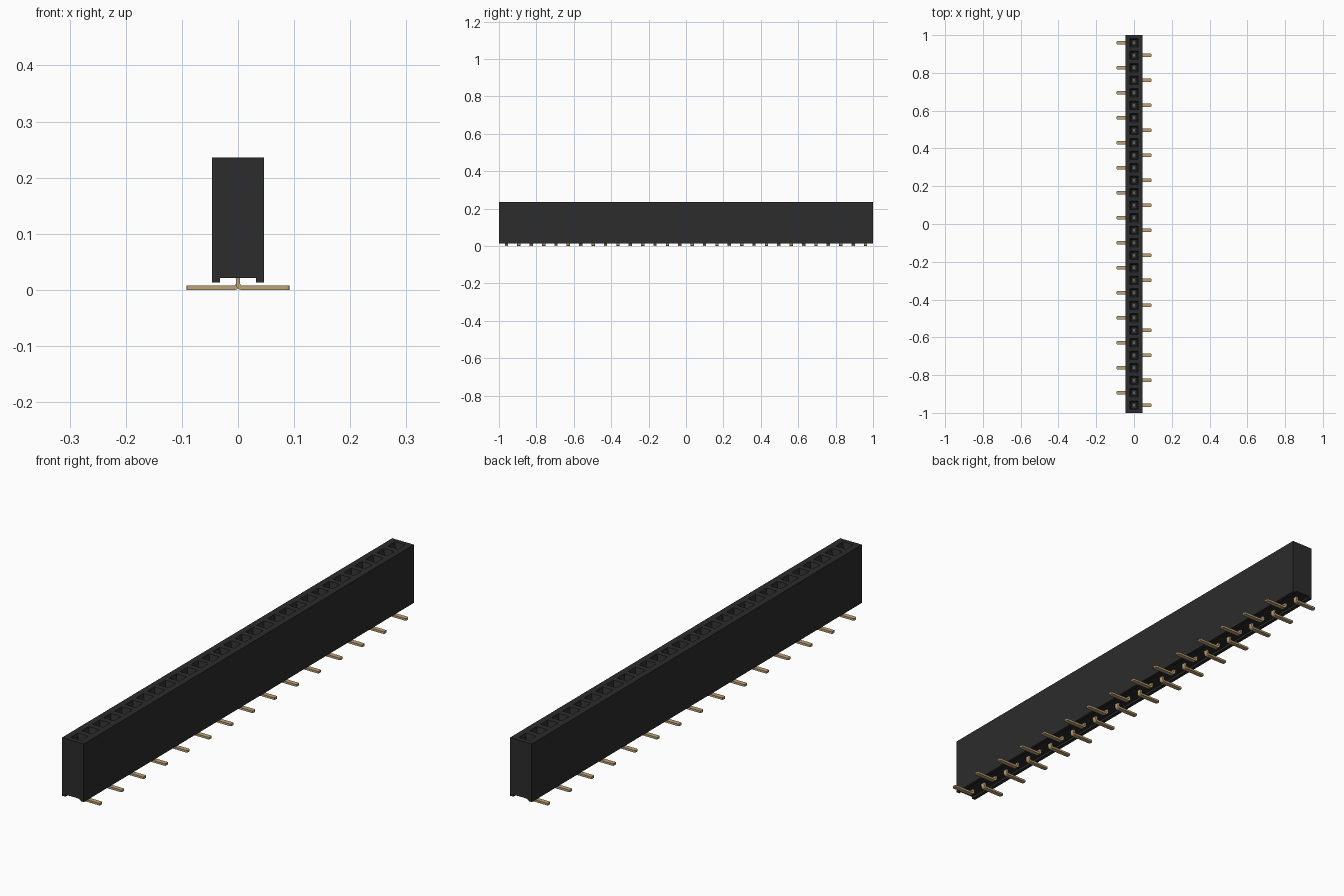
import bpy, bmesh, math

cube = bpy.data.objects.get("Cube")
if cube:
    bpy.data.objects.remove(cube, do_unlink=True)

COUNT, PITCH = 30, 0.0662
PIN_Y = [(i - (COUNT - 1) / 2) * PITCH for i in range(COUNT)]


def material(name, rgb, rough):
    m = bpy.data.materials.new(name)
    m.use_nodes = True
    m.diffuse_color = (*rgb, 1)
    bsdf = m.node_tree.nodes["Principled BSDF"]
    bsdf.inputs["Base Color"].default_value = (*rgb, 1)
    bsdf.inputs["Roughness"].default_value = rough
    return m


black = material("black plastic", (0.025, 0.025, 0.025), 0.6)
gold = material("gold contact", (0.52, 0.37, 0.18), 0.4)


def finish(bm, name, mat):
    bmesh.ops.recalc_face_normals(bm, faces=bm.faces[:])
    me = bpy.data.meshes.new(name)
    bm.to_mesh(me)
    bm.free()
    me.materials.append(mat)
    ob = bpy.data.objects.new(name, me)
    bpy.context.collection.objects.link(ob)
    return ob


def loft(profile, slices):
    """Closed (x, z) profile swept along the given y positions."""
    bm = bmesh.new()
    rings = [[bm.verts.new((x, y, z)) for x, z in profile] for y in slices]
    n = len(profile)
    for a, b in zip(rings, rings[1:]):
        for k in range(n):
            j = (k + 1) % n
            bm.faces.new((a[k], a[j], b[j], b[k]))
    bm.faces.new(rings[0])
    bm.faces.new(rings[-1][::-1])
    bmesh.ops.recalc_face_normals(bm, faces=bm.faces[:])
    return bm


# Housing: channelled underside, one square cell per contact on top
W, TOP, FOOT, FLOOR, HOLE = 0.046, 0.236, 0.013, 0.021, 0.022
half = [(HOLE, TOP), (W, TOP), (W, FOOT), (0.032, FOOT), (0.032, FLOOR)]
profile = half + [(-x, z) for x, z in reversed(half)]
slices = [-1.0] + [y + s * HOLE for y in PIN_Y for s in (-1, 1)] + [1.0]
bm = loft(profile, slices)


def is_cell(f):
    c = f.calc_center_median()
    return (c.z > TOP - 1e-4 and abs(c.x) < 1e-4
            and any(abs(c.y - y) < 1e-4 for y in PIN_Y))


# Lead-in funnels, then deep sockets
cells = [f for f in bm.faces if is_cell(f)]
bmesh.ops.inset_individual(bm, faces=cells, thickness=0.011, depth=-0.03)
bmesh.ops.inset_individual(bm, faces=cells, thickness=0.0004, depth=-0.12)
finish(bm, "housing", black)

# Contacts: flat strip bent outwards into a foot, alternating sides
T, R_IN, REACH, HALF_W = 0.004, 0.003, 0.092, 0.0088


def arc(r):
    cx, cz = T + R_IN, 2 * T + R_IN
    return [(cx - r * math.cos(a), cz - r * math.sin(a))
            for a in (k * math.pi / 12 for k in range(7))]


outer = [(-T, 0.175)] + arc(R_IN + 2 * T) + [(REACH, 0)]
inner = [(REACH, 2 * T)] + arc(R_IN)[::-1] + [(T, 0.175)]
strip = outer + inner

for i, y in enumerate(PIN_Y):
    side = 1 if i % 2 == 0 else -1
    bm = loft([(side * x, z) for x, z in strip], [y - HALF_W, y + HALF_W])
    # Clip the tip corners
    tips = [e for e in bm.edges
            if all(abs(v.co.x) > REACH - 1e-4 for v in e.verts)
            and abs(e.verts[0].co.z - e.verts[1].co.z) > 1e-4]
    bmesh.ops.bevel(bm, geom=tips, offset=0.004, segments=2,
                    profile=0.5, affect='EDGES')
    finish(bm, f"contact_{i + 1:02d}", gold)
